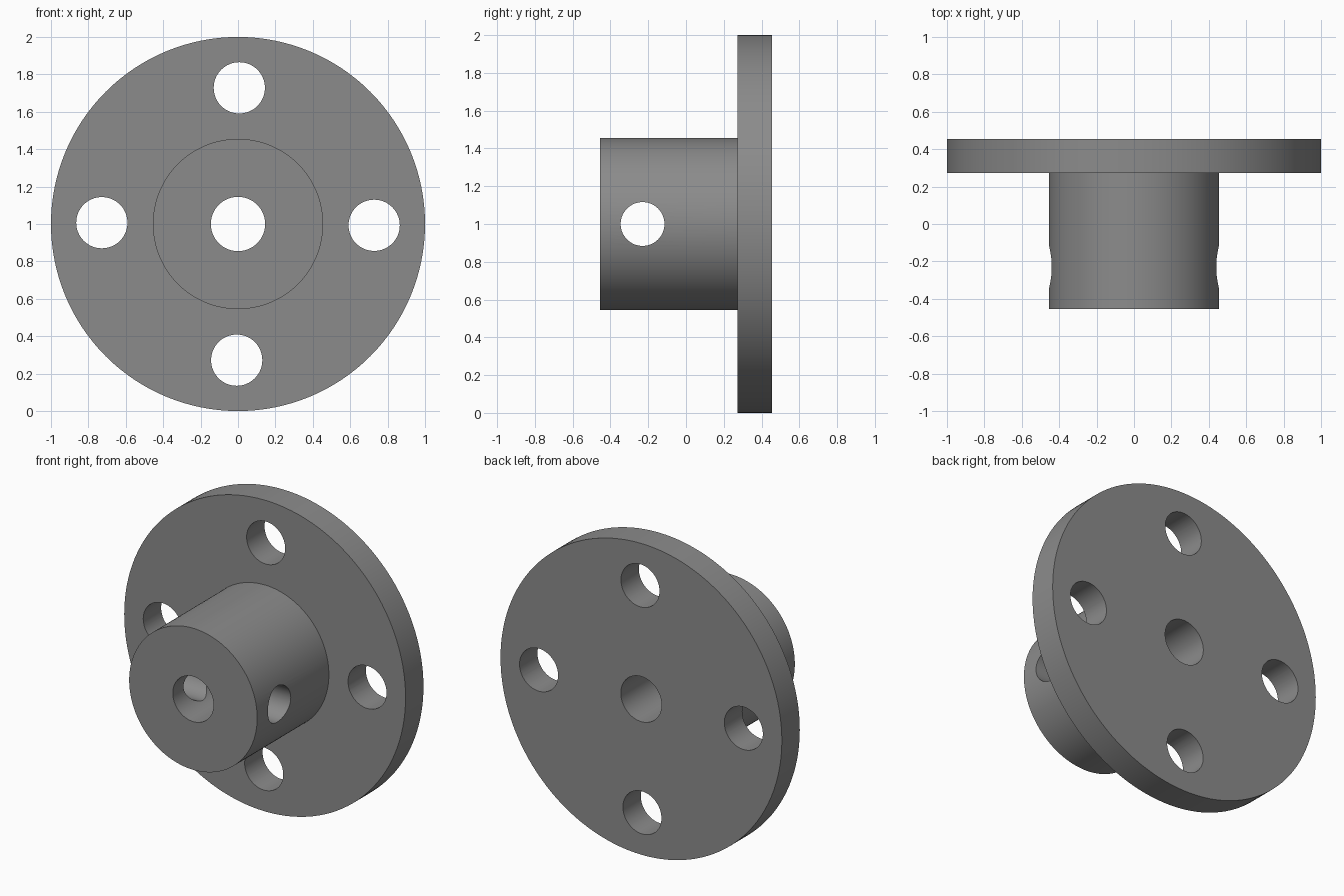
import bpy, bmesh, math
from mathutils import Matrix, Vector

if "Cube" in bpy.data.objects:
    bpy.data.objects.remove(bpy.data.objects["Cube"])

steel = bpy.data.materials.new("grey steel")
steel.diffuse_color = (0.26, 0.26, 0.26, 1)
steel.use_nodes = True
steel.node_tree.nodes["Principled BSDF"].inputs["Base Color"].default_value = steel.diffuse_color

CENTRE_Z = 1.0


def lathe(name, profile, segments):
    """Revolve (radius, y) points around the y axis through the disc centre."""
    bm = bmesh.new()
    verts = [bm.verts.new((r, y, 0)) for r, y in profile]
    edges = [bm.edges.new((verts[i], verts[(i + 1) % len(verts)])) for i in range(len(verts))]
    bmesh.ops.spin(bm, geom=verts + edges, cent=(0, 0, 0), axis=(0, 1, 0),
                   angle=math.tau, steps=segments, use_merge=True)
    bmesh.ops.remove_doubles(bm, verts=bm.verts, dist=1e-5)
    bmesh.ops.recalc_face_normals(bm, faces=bm.faces)
    bmesh.ops.translate(bm, verts=bm.verts, vec=(0, 0, CENTRE_Z))
    mesh = bpy.data.meshes.new(name)
    bm.to_mesh(mesh)
    bm.free()
    obj = bpy.data.objects.new(name, mesh)
    bpy.context.collection.objects.link(obj)
    mesh.materials.append(steel)
    return obj


def drill(target, radius, centre, axis, length):
    """Cut a round hole through the target along an axis."""
    bm = bmesh.new()
    turn = Vector((0, 0, 1)).rotation_difference(Vector(axis)).to_matrix().to_4x4()
    bmesh.ops.create_cone(bm, cap_ends=True, segments=64, radius1=radius, radius2=radius,
                          depth=length, matrix=Matrix.Translation(centre) @ turn)
    mesh = bpy.data.meshes.new("drill")
    bm.to_mesh(mesh)
    bm.free()
    mesh.materials.append(steel)
    cutter = bpy.data.objects.new("drill", mesh)
    cutter.hide_render = True
    bpy.context.collection.objects.link(cutter)
    mod = target.modifiers.new("hole", 'BOOLEAN')
    mod.operation, mod.solver, mod.object = 'DIFFERENCE', 'EXACT', cutter
    bpy.context.view_layer.objects.active = target
    bpy.ops.object.modifier_apply(modifier=mod.name)
    bpy.data.objects.remove(cutter)


# Hub and flange turned as one piece, with the central bore
body = lathe("flanged_hub", [(0.145, -0.455), (0.455, -0.455), (0.455, 0.273),
                             (1.0, 0.273), (1.0, 0.455), (0.145, 0.455)], 128)

# Four bolt holes, turned slightly off the axes
for i in range(4):
    a = math.radians(90 * i - 0.55)
    drill(body, 0.137, (0.728 * math.cos(a), 0.36, CENTRE_Z + 0.728 * math.sin(a)),
          (0, 1, 0), 0.5)

# Set-screw hole straight across the hub
drill(body, 0.116, (0, -0.23, CENTRE_Z), (1, 0, 0), 1.4)

# Smooth round walls, sharp rims
bpy.ops.object.select_all(action='DESELECT')
body.select_set(True)
bpy.context.view_layer.objects.active = body
bpy.ops.object.shade_smooth_by_angle(angle=math.radians(30))
